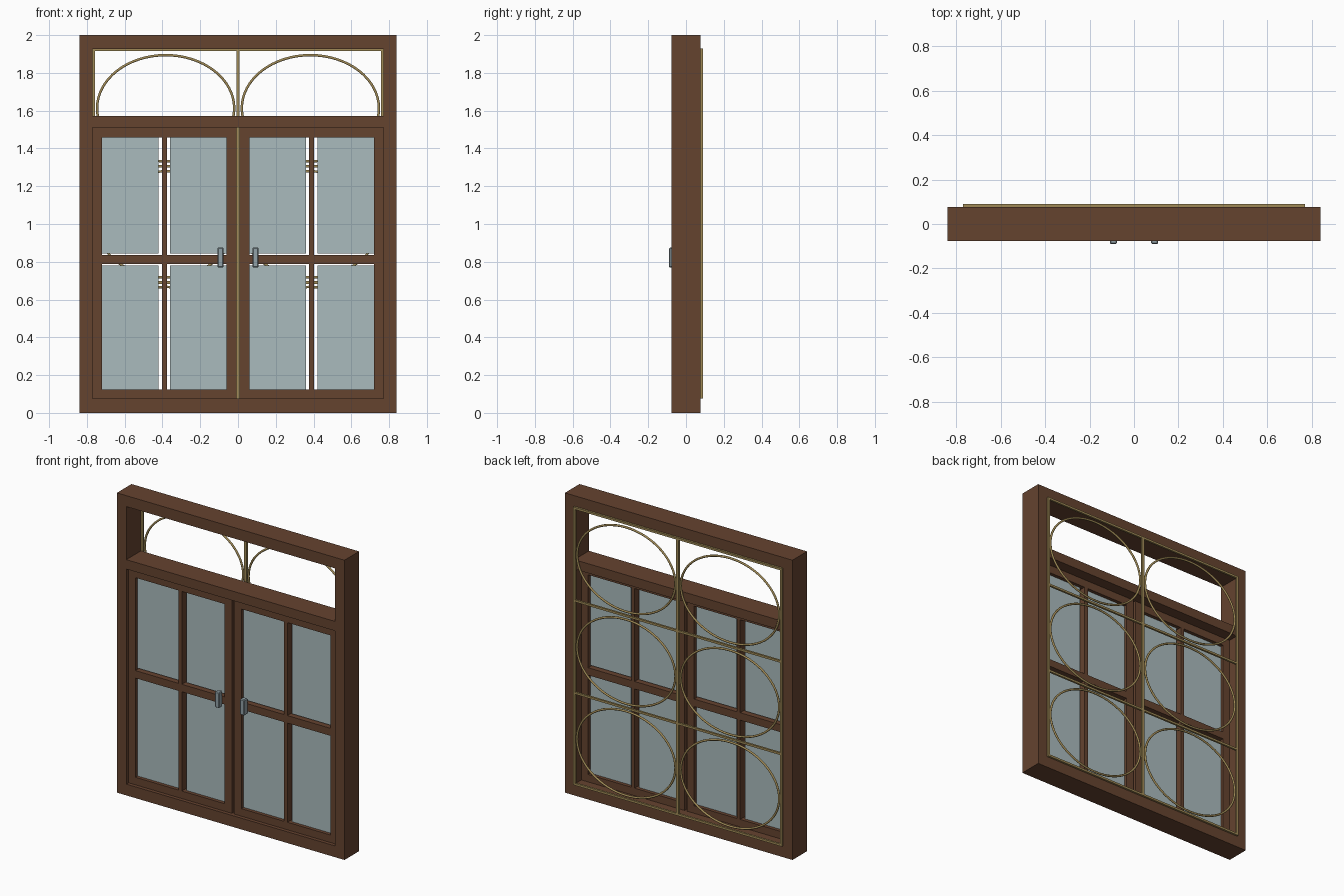
import bpy, bmesh, math

if "Cube" in bpy.data.objects:
    bpy.data.objects.remove(bpy.data.objects["Cube"])


def material(name, r, g, b):
    lin = [((c / 255 + 0.055) / 1.055) ** 2.4 for c in (r, g, b)]
    m = bpy.data.materials.new(name)
    m.diffuse_color = (*lin, 1)
    m.use_nodes = True
    m.node_tree.nodes["Principled BSDF"].inputs["Base Color"].default_value = m.diffuse_color
    return m


WOOD = material("brown_wood", 101, 67, 47)
GLASS = material("pale_glass", 170, 187, 189)
GOLD = material("dull_gold", 160, 138, 86)
STEEL = material("grey_metal", 146, 162, 168)


def finish(name, bm, mat):
    bmesh.ops.recalc_face_normals(bm, faces=bm.faces)
    mesh = bpy.data.meshes.new(name)
    bm.to_mesh(mesh)
    bm.free()
    mesh.materials.append(mat)
    ob = bpy.data.objects.new(name, mesh)
    bpy.context.collection.objects.link(ob)
    return ob


def box(name, x, y, z, mat, bevel=0):
    """Box from (min, max) pairs on each axis."""
    bm = bmesh.new()
    bmesh.ops.create_cube(bm, size=1)
    for v in bm.verts:
        v.co = [(a + b) / 2 + c * (b - a) for (a, b), c in zip((x, y, z), v.co)]
    ob = finish(name, bm, mat)
    if bevel:
        mod = ob.modifiers.new("chamfer", 'BEVEL')
        mod.width = bevel
        mod.segments = 1
    return ob


def mirrored(name, x, y, z, mat, bevel=0):
    """The same box on the left and on the right."""
    box("left_" + name, (-x[1], -x[0]), y, z, mat, bevel)
    box("right_" + name, x, y, z, mat, bevel)


def ellipse(name, cx, cy, cz, rx, rz, tube, segs=64, sides=8):
    """Round rod bent into an upright ellipse."""
    bm = bmesh.new()
    rings = []
    for i in range(segs):
        t = 2 * math.pi * i / segs
        nx, nz = math.cos(t) / rx, math.sin(t) / rz
        n = math.hypot(nx, nz)
        ring = []
        for j in range(sides):
            a = 2 * math.pi * (j + 0.5) / sides
            d = tube * math.cos(a)
            ring.append(bm.verts.new((cx + rx * math.cos(t) + d * nx / n,
                                      cy + tube * math.sin(a),
                                      cz + rz * math.sin(t) + d * nz / n)))
        rings.append(ring)
    for i in range(segs):
        a, b = rings[i], rings[(i + 1) % segs]
        for j in range(sides):
            k = (j + 1) % sides
            bm.faces.new((a[j], a[k], b[k], b[j]))
    for f in bm.faces:
        f.smooth = True
    return finish(name, bm, GOLD)


# Outer frame
FRAME = (-0.077, 0.077)
mirrored("post", (0.77, 0.84), FRAME, (0, 2), WOOD)
for name, z in (("top_rail", (1.927, 2)), ("transom", (1.51, 1.573)), ("bottom_rail", (0, 0.075))):
    box(name, (-0.77, 0.77), FRAME, z, WOOD)

# Pair of sashes
SASH = (-0.053, 0.003)
mirrored("outer_stile", (0.72, 0.77), SASH, (0.075, 1.51), WOOD)
mirrored("meeting_stile", (0.008, 0.062), SASH, (0.075, 1.51), WOOD)
mirrored("sash_top_rail", (0.062, 0.72), SASH, (1.457, 1.51), WOOD)
mirrored("sash_bottom_rail", (0.062, 0.72), SASH, (0.075, 0.125), WOOD)
mirrored("cross_bar", (0.062, 0.72), SASH, (0.787, 0.837), WOOD)
for level, z in (("upper", (0.837, 1.457)), ("lower", (0.125, 0.787))):
    mirrored(level + "_glazing_bar", (0.377, 0.402), SASH, z, WOOD)

# Glass panes, with narrow gaps beside the glazing bars
for level, z in (("upper", (0.845, 1.457)), ("lower", (0.125, 0.78))):
    mirrored(level + "_inner_pane", (0.062, 0.36), (-0.03, -0.02), z, GLASS)
    mirrored(level + "_outer_pane", (0.42, 0.72), (-0.03, -0.02), z, GLASS)

# Handles
mirrored("handle", (0.076, 0.109), (-0.09, -0.053), (0.77, 0.875), STEEL, 0.005)

# Security grille at the back
GRILLE = (0.077, 0.09)
mirrored("grille_side_bar", (0.756, 0.77), GRILLE, (0.075, 1.93), GOLD)
box("grille_centre_bar", (-0.009, 0.009), GRILLE, (0.075, 1.93), GOLD)
for i, z in enumerate((0.082, 0.69, 1.306, 1.923)):
    box(f"grille_cross_bar_{i}", (-0.77, 0.77), GRILLE, (z - 0.007, z + 0.007), GOLD)
for i, z in enumerate((0.386, 0.998, 1.613)):
    for side, x in (("left", -0.383), ("right", 0.383)):
        ellipse(f"{side}_grille_ring_{i}", x, 0.083, z, 0.363, 0.281, 0.007)
